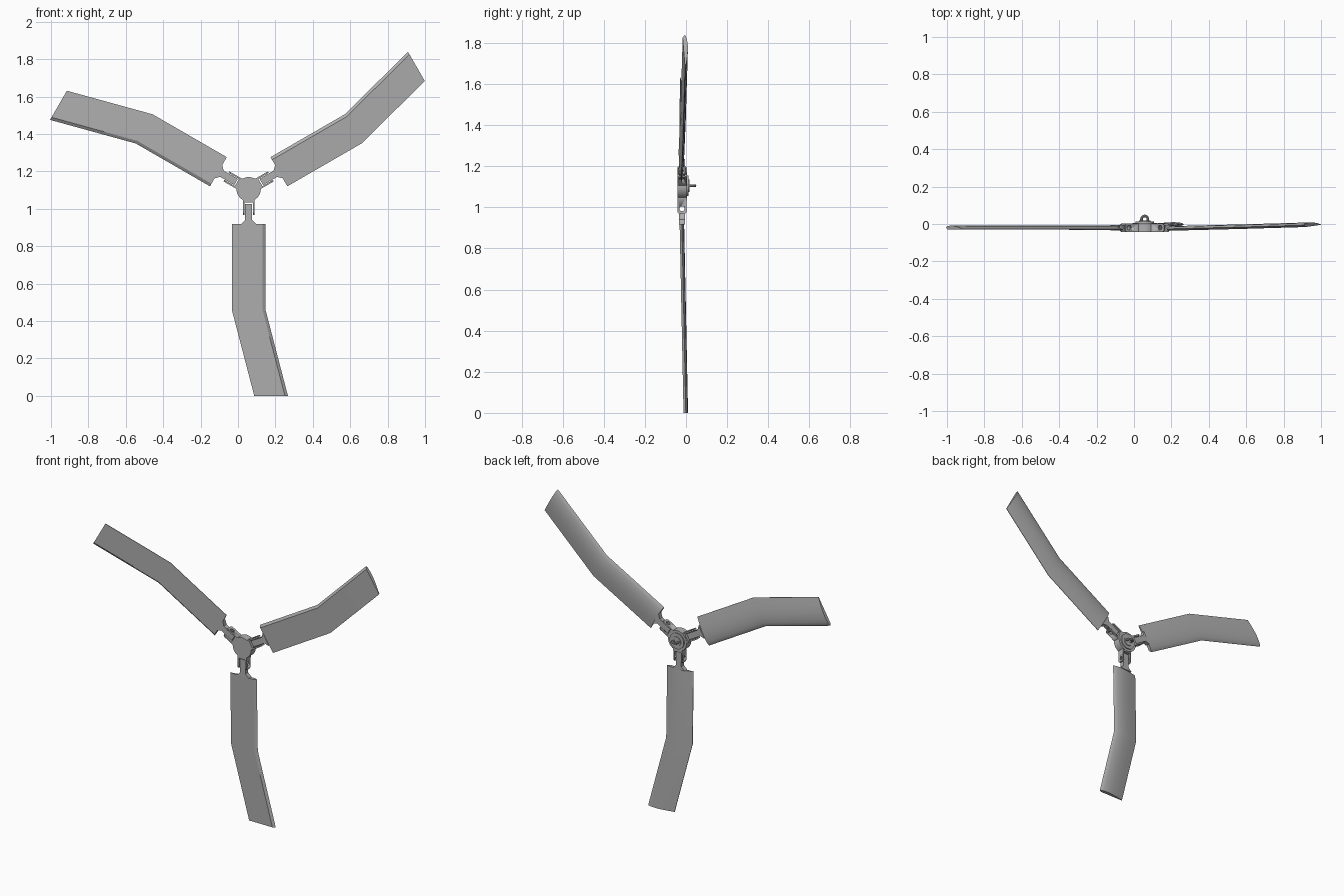
import bpy, bmesh, math
from mathutils import Matrix, Vector

if "Cube" in bpy.data.objects:
    bpy.data.objects.remove(bpy.data.objects["Cube"], do_unlink=True)

grey = bpy.data.materials.new("plain grey")
grey.use_nodes = True
colour = (0.43, 0.43, 0.43, 1)
grey.diffuse_color = colour
grey.node_tree.nodes["Principled BSDF"].inputs["Base Color"].default_value = colour

HUB = Matrix.Translation((0.057, 0, 1.105))


def finish(name, bm, frame=HUB):
    """Turn a bmesh into a shaded object placed in the given frame."""
    bmesh.ops.recalc_face_normals(bm, faces=bm.faces)
    mesh = bpy.data.meshes.new(name)
    bm.to_mesh(mesh)
    bm.free()
    mesh.materials.append(grey)
    obj = bpy.data.objects.new(name, mesh)
    bpy.context.collection.objects.link(obj)
    obj.matrix_world = frame
    bpy.ops.object.select_all(action='DESELECT')
    obj.select_set(True)
    bpy.context.view_layer.objects.active = obj
    bpy.ops.object.shade_smooth_by_angle(angle=math.radians(30))
    return obj


def loft(rings):
    """Skin a list of equal closed rings and cap both ends."""
    bm = bmesh.new()
    rows = [[bm.verts.new(p) for p in ring] for ring in rings]
    n = len(rows[0])
    for a, b in zip(rows, rows[1:]):
        for i in range(n):
            j = (i + 1) % n
            bm.faces.new((a[i], a[j], b[j], b[i]))
    bm.faces.new(rows[0])
    bm.faces.new(rows[-1])
    return bm


def prism_y(outline, y0, y1):
    return loft([[(x, y, z) for x, z in outline] for y in (y0, y1)])


def prism_x(outline, x0, x1):
    return loft([[(x, y, z) for y, z in outline] for x in (x0, x1)])


def circle(radius, steps=32, a=0, b=0):
    return [(a + radius * math.cos(math.tau * i / steps),
             b + radius * math.sin(math.tau * i / steps)) for i in range(steps)]


def drill(obj, cutter):
    """Cut a hole and bake it, then drop the cutter."""
    cutter.hide_render = True
    mod = obj.modifiers.new("hole", 'BOOLEAN')
    mod.operation = 'DIFFERENCE'
    mod.solver = 'EXACT'
    mod.object = cutter
    graph = bpy.context.evaluated_depsgraph_get()
    baked = bpy.data.meshes.new_from_object(obj.evaluated_get(graph))
    obj.modifiers.clear()
    obj.data = baked


# Central hub with stepped back disc
finish("hub", prism_y(circle(0.065), -0.042, 0.006))
finish("back_disc", prism_y(circle(0.05), 0.006, 0.013))
finish("back_boss", prism_y(circle(0.03), 0.013, 0.018))

# Loop handle on the back: half-round arch swept with a round section
path = [Vector((-0.017, 0.012, 0))]
path += [Vector((-0.017 * math.cos(math.pi * i / 12),
                 0.026 + 0.017 * math.sin(math.pi * i / 12), 0)) for i in range(13)]
path += [Vector((0.017, 0.012, 0))]
rings = []
for i, p in enumerate(path):
    ahead = path[min(i + 1, len(path) - 1)] - path[max(i - 1, 0)]
    side = Vector((-ahead.y, ahead.x, 0)).normalized()
    rings.append([p + side * u + Vector((0, 0, v)) for u, v in circle(0.007, 10)])
finish("loop_handle", loft(rings))

# Blade section: flat front, bevelled leading edge, rounded back
SECTION = [(-0.09, 0), (0.074, 0), (0.09, 0.011), (0.082, 0.016), (0.065, 0.02),
           (0.035, 0.022), (0, 0.02), (-0.045, 0.013), (-0.09, 0.003)]
# Stations along the blade: radius, sideways sweep
STATIONS = [(0.187, 0), (0.645, 0), (1.105, 0.12)]
ROOT_Y = -0.031


def blade(tip_rise, pitch):
    rings = []
    for radius, sweep in STATIONS:
        lean = tip_rise * (radius - 0.187) / 0.918
        rings.append([(x + sweep, ROOT_Y + lean + y - x * pitch, -radius)
                      for x, y in SECTION])
    return loft(rings)


ARM = [(-0.034, -0.03), (0.034, -0.03), (0.03, -0.072), (-0.03, -0.072)]
CHEEK = [(-0.042, -0.05), (0.002, -0.05), (0.002, -0.128), (-0.006, -0.137),
         (-0.034, -0.137), (-0.042, -0.128)]
TONGUE = [(-0.019, -0.078), (0.019, -0.078), (0.019, -0.165), (0.042, -0.188),
          (-0.042, -0.188), (-0.019, -0.165)]

# Three arms, each with a fork, a hinged tongue and a blade
for label, angle, rise, pitch in (("lower", 0, 0.019, 0),
                                  ("right", 120, 0.001, 0),
                                  ("left", 240, 0.02, 0.07)):
    frame = HUB @ Matrix.Rotation(math.radians(angle), 4, 'Y')
    finish(label + "_arm", prism_y(ARM, -0.042, 0.004), frame)
    cutter = finish(label + "_cutter",
                    prism_x(circle(0.012, 20, -0.02, -0.112), -0.06, 0.06), frame)
    parts = [finish(label + "_tongue", prism_y(TONGUE, -0.034, -0.006), frame)]
    for side, x in (("a", -0.031), ("b", 0.022)):
        parts.append(finish(label + "_fork_" + side, prism_x(CHEEK, x, x + 0.009), frame))
    for part in parts:
        drill(part, cutter)
    bpy.data.objects.remove(cutter, do_unlink=True)
    finish(label + "_blade", blade(rise, pitch), frame)
